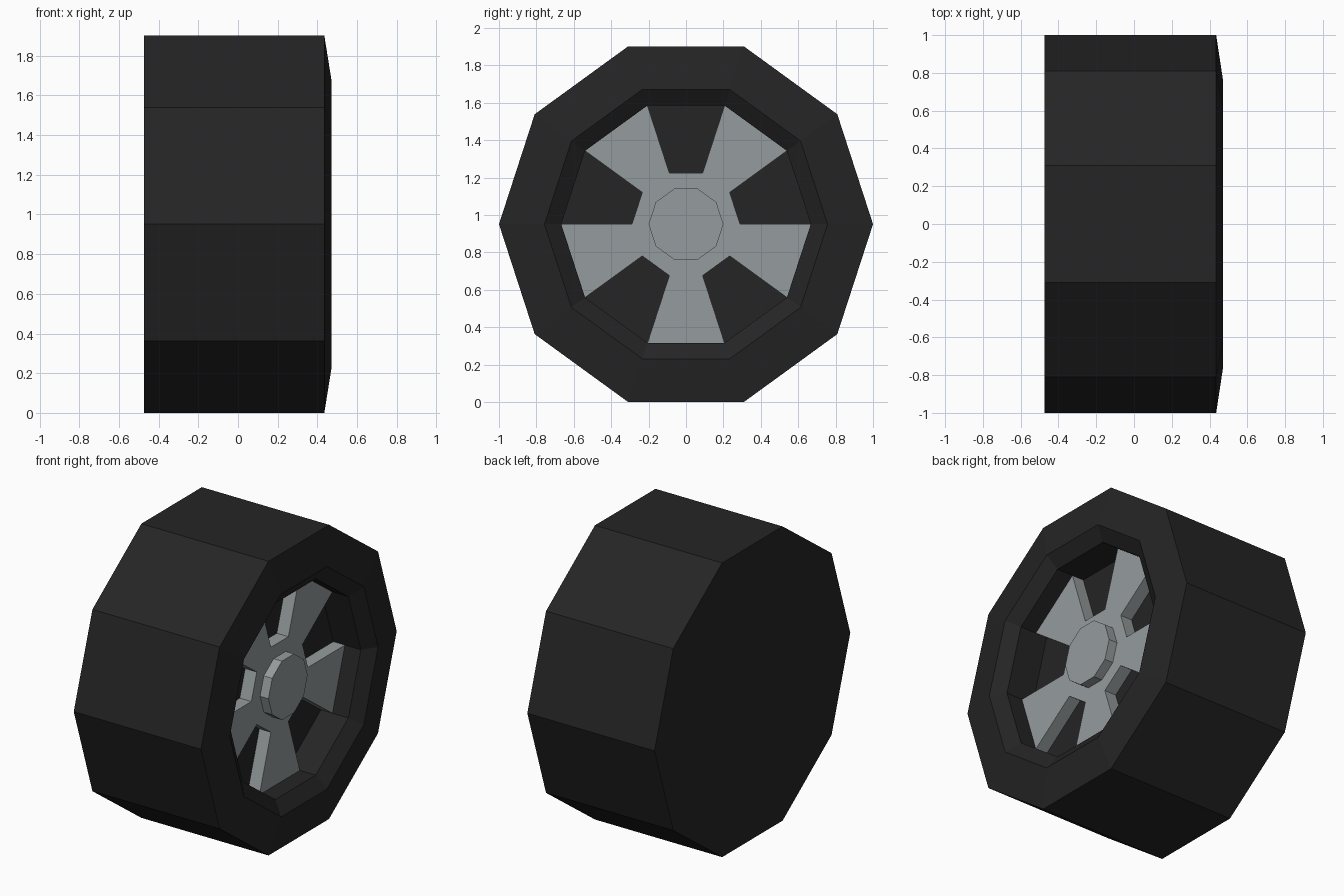
import bpy, bmesh, math

if "Cube" in bpy.data.objects:
    bpy.data.objects.remove(bpy.data.objects["Cube"])

SIDES = 10
CZ = math.cos(math.radians(18))   # axle height so the flat bottom edge rests on z = 0


def material(name, rgb):
    m = bpy.data.materials.new(name)
    m.diffuse_color = (*rgb, 1)
    m.use_nodes = True
    m.node_tree.nodes["Principled BSDF"].inputs["Base Color"].default_value = m.diffuse_color
    return m


rubber = material("black rubber", (0.018, 0.018, 0.018))
metal = material("grey metal", (0.30, 0.33, 0.34))


def ring(bm, x, radii):
    """Ring of vertices around the axle at depth x."""
    out = []
    for i in range(SIDES):
        a = 2 * math.pi * i / SIDES
        r = radii[i % len(radii)]
        out.append(bm.verts.new((x, r * math.cos(a), CZ + r * math.sin(a))))
    return out


def finish(bm, name, mat):
    bmesh.ops.recalc_face_normals(bm, faces=bm.faces)
    me = bpy.data.meshes.new(name)
    bm.to_mesh(me)
    bm.free()
    me.materials.append(mat)
    ob = bpy.data.objects.new(name, me)
    bpy.context.collection.objects.link(ob)
    return ob


def lathe(name, profile, mat):
    """Closed faceted solid from (x, radius) steps along the axle."""
    bm = bmesh.new()
    rings = [ring(bm, x, [r]) for x, r in profile]
    for a, b in zip(rings, rings[1:]):
        for i in range(SIDES):
            j = (i + 1) % SIDES
            bm.faces.new((a[i], a[j], b[j], b[i]))
    bm.faces.new(rings[0])
    bm.faces.new(rings[-1])
    return finish(bm, name, mat)


# Tire with closed back and recessed front well
lathe("tire", [(-0.475, 1.0), (0.435, 1.0), (0.472, 0.757),
               (0.412, 0.667), (0.215, 0.667)], rubber)

# Five-spoke plate: a core decagon with every other side pulled out to the rim
bm = bmesh.new()
R_IN, R_OUT = 0.289, 0.667
core = ring(bm, 0.298, [R_IN])
tips = ring(bm, 0.298, [R_OUT])
faces = [bm.faces.new(core)]
for i in range(1, SIDES, 2):
    j = (i + 1) % SIDES
    faces.append(bm.faces.new((core[i], tips[i], tips[j], core[j])))
ext = bmesh.ops.extrude_face_region(bm, geom=faces, use_keep_orig=True)
back = [v for v in ext["geom"] if isinstance(v, bmesh.types.BMVert)]
bmesh.ops.translate(bm, verts=back, vec=(-0.085, 0, 0))
spokes = finish(bm, "spokes", metal)

# Centre hub cap
lathe("hub_cap", [(0.29, 0.2), (0.358, 0.2)], metal)
